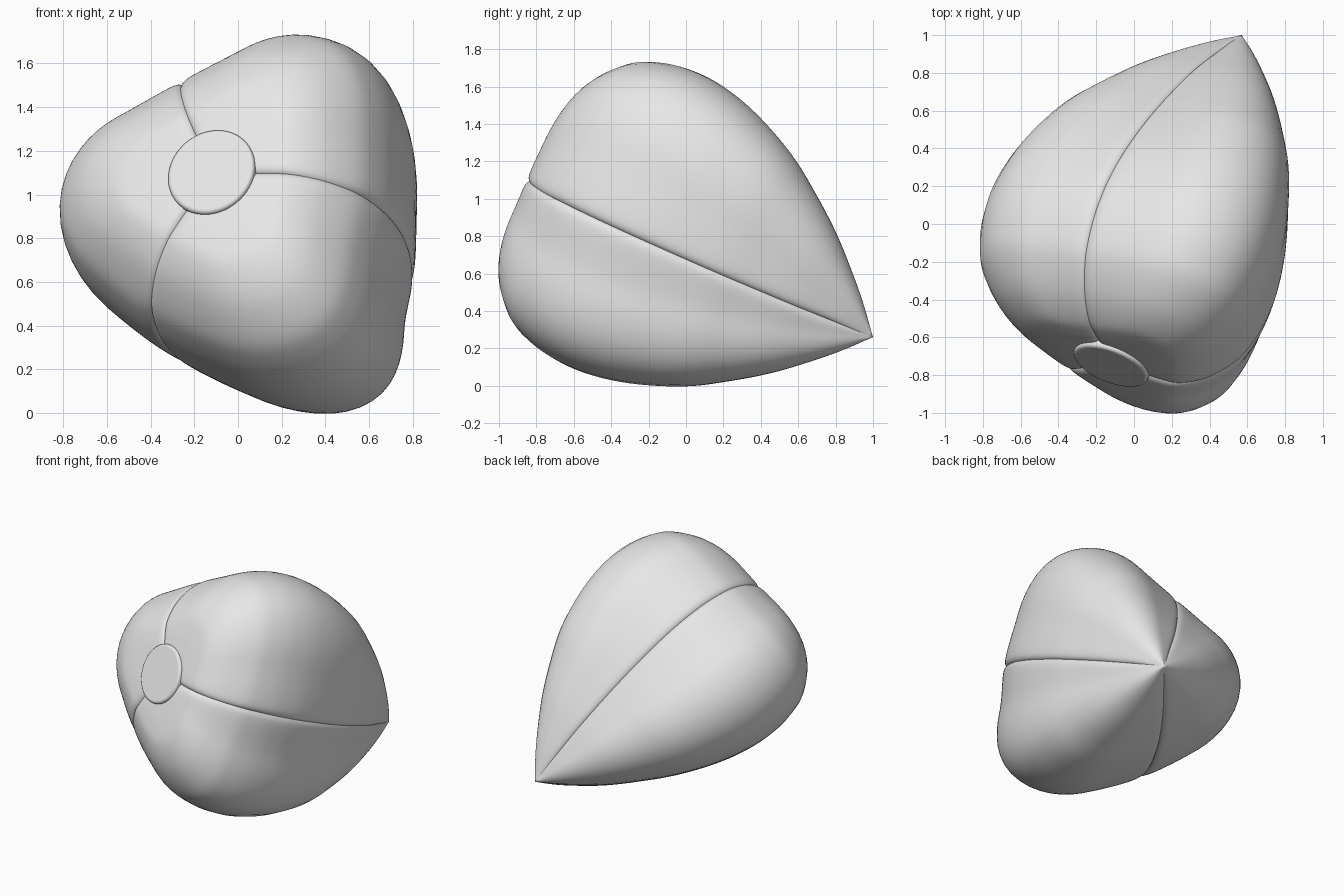
import bpy, bmesh, math
from mathutils import Vector, Matrix

cube = bpy.data.objects.get("Cube")
if cube:
    bpy.data.objects.remove(cube, do_unlink=True)

grey = bpy.data.materials.new("plain grey")
grey.use_nodes = True
colour = (0.8, 0.8, 0.8, 1)
grey.diffuse_color = colour
grey.node_tree.nodes["Principled BSDF"].inputs["Base Color"].default_value = colour

# Leaning frame: the axis runs from the cap to the pointed tip
CAP = Vector((-0.12, -0.74, 1.10))
TIP = Vector((0.57, 1.0, 0.26))
LENGTH = (TIP - CAP).length
AXIS = (TIP - CAP).normalized()
U = Vector((-0.93, 0.366, -0.02))
U = (U - AXIS * U.dot(AXIS)).normalized()
V = AXIS.cross(U)

# Ridge profile: (distance along axis, radius)
PROFILE = [Vector(p) for p in (
    (0.0, 0.0), (0.0, 0.2), (0.005, 0.38), (0.028, 0.52), (0.114, 0.68),
    (0.257, 0.82), (0.39, 0.882), (0.553, 0.916), (0.75, 0.915), (0.99, 0.862),
    (1.254, 0.75), (1.45, 0.615), (1.64, 0.46), (1.8, 0.3), (1.93, 0.155), (LENGTH, 0.0))]
STEPS = 6
HALF = 22
POWER = 1.85
RATIO = 2 ** (1 - 1 / POWER)
RIDGE_SKEW = (0.075, -0.08, -0.08)   # turn of each lobe's ridge
SIDE_BULGE = (0.012, -0.03, 0.0)     # fullness between seam and ridge
SEAM_FILL = (0.10, 0.035, 0.075)     # fullness at each seam on the broad part


def spline(points, steps):
    """Smooth curve through the profile points."""
    out = []
    for i in range(len(points) - 1):
        b, c = points[i], points[i + 1]
        a = points[i - 1] if i else b * 2 - c
        d = points[i + 2] if i + 2 < len(points) else c * 2 - b
        for k in range(steps):
            s = k / steps
            out.append(0.5 * (2 * b + (c - a) * s + (2 * a - 5 * b + 4 * c - d) * s ** 2
                              + (3 * b - a - 3 * c + d) * s ** 3))
    return out + [points[-1]]


def section(offset, ridge, bulge, fill):
    """Radius of the rounded three-sided section, and depth of the seam at offset 0."""
    side = ridge / RATIO
    total = sum(max(0, math.cos(offset - k * math.tau / 3)) ** POWER for k in range(3))
    shape = 1 + bulge * math.sin(3 * offset) ** 2 + fill * math.cos(1.5 * offset) ** 2
    seam = min(0.022, side * 0.12) * math.exp(-abs(offset * side) / 0.016)
    return side / total ** (1 / POWER) * shape, seam


def point(t, radius, angle):
    lift = math.sin(math.pi * min(1, max(0, t / LENGTH)) ** 0.8)
    return (CAP + AXIS * t + (U * math.cos(angle) + V * math.sin(angle)) * radius
            + Vector((-0.01, 0, 0.025)) * lift)


def skin_point(p, angle, offset, bulge, fill):
    """Body point; the seam sinks along the axis near the cap, inward elsewhere."""
    broad = math.sin(math.pi * min(1, max(0, p.x / 1.3)) ** 0.7)
    radius, seam = section(offset, max(p.y, 0.004), bulge, fill * broad)
    blunt = max(0, 1 - p.x / 0.3)
    return point(p.x + seam * blunt, radius - seam * (1 - blunt), angle)


def finish(name, bm, angle):
    bmesh.ops.recalc_face_normals(bm, faces=bm.faces)
    mesh = bpy.data.meshes.new(name)
    bm.to_mesh(mesh)
    bm.free()
    mesh.materials.append(grey)
    obj = bpy.data.objects.new(name, mesh)
    bpy.context.collection.objects.link(obj)
    bpy.ops.object.select_all(action='DESELECT')
    obj.select_set(True)
    bpy.context.view_layer.objects.active = obj
    bpy.ops.object.shade_smooth_by_angle(angle=math.radians(angle))
    return obj


# Columns are packed closely around the three seams
columns = []
for seam in range(3):
    for k in range(-HALF, HALF):
        offset = math.copysign((abs(k) / HALF) ** 1.8, k) * math.pi / 3
        skew = RIDGE_SKEW[(seam + (k > 0)) % 3] * math.sin(1.5 * offset) ** 2
        columns.append((math.pi / 3 + seam * math.tau / 3 + offset + skew,
                        offset, SIDE_BULGE[seam], SEAM_FILL[seam]))

# Three-lobed seed body
bm = bmesh.new()
curve = spline(PROFILE, STEPS)
top = bm.verts.new(point(0, 0, 0))
end = bm.verts.new(point(LENGTH, 0, 0))
rings = [[bm.verts.new(skin_point(p, *column)) for column in columns]
         for p in curve[1:-1]]
n = len(columns)
for j in range(n):
    k = (j + 1) % n
    bm.faces.new((top, rings[0][j], rings[0][k]))
    bm.faces.new((end, rings[-1][k], rings[-1][j]))
    for low, high in zip(rings, rings[1:]):
        bm.faces.new((low[j], high[j], high[k], low[k]))
finish("seed_body", bm, 60)

# Round cap at the blunt end
bm = bmesh.new()
frame = Matrix((U, V, AXIS)).transposed().to_4x4()
frame.translation = CAP + AXIS * 0.025
bmesh.ops.create_cone(bm, cap_ends=True, segments=64, radius1=0.21, radius2=0.21,
                      depth=0.09, matrix=frame)
cap = finish("end_cap", bm, 40)
bevel = cap.modifiers.new("rounded rim", 'BEVEL')
bevel.width = 0.018
bevel.segments = 4
bevel.limit_method = 'ANGLE'
